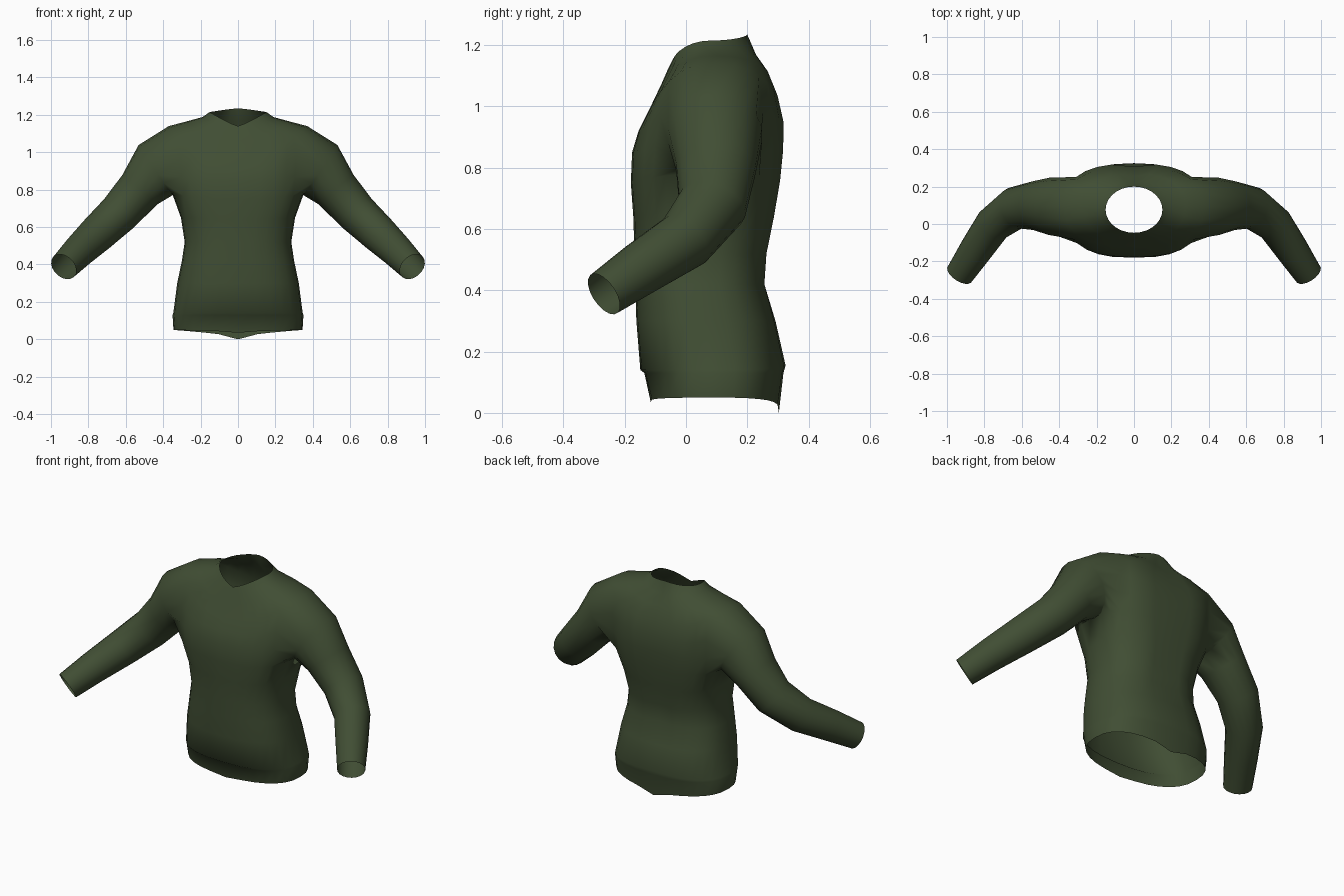
import bpy, bmesh
from math import sin, cos, pi, copysign
from mathutils import Vector

if "Cube" in bpy.data.objects:
    bpy.data.objects.remove(bpy.data.objects["Cube"])

N = 28          # points around the torso
HALF = 3        # armhole half width in columns

# Torso rings: half width, front y, back y, z at front / side / back, squareness, side blend
RINGS = [
    (.345, -.115, .303, .035, .050, .000, 2.5, .4),   # hem, with longer back tail
    (.350, -.136, .318, .130, .130, .130, 2.5, 1),    # hem band
    (.346, -.149, .325, .140, .140, .155, 2.5, 1),
    (.325, -.162, .292, .300, .300, .300, 2.5, 1),
    (.300, -.166, .260, .420, .420, .420, 2.5, 1),    # waist
    (.285, -.168, .267, .520, .520, .520, 2.5, 1),
    (.305, -.172, .292, .640, .650, .640, 2.6, 1),
    (.352, -.180, .312, .750, .780, .760, 2.7, 2),    # armpit
    (.365, -.176, .322, .850, .880, .860, 2.7, 2),
    (.370, -.155, .322, .920, 1.00, .950, 2.7, 2),
    (.370, -.120, .303, .990, 1.14, 1.03, 2.6, 2),    # shoulder edge
    (.275, -.085, .270, 1.06, 1.165, 1.11, 2.4, 1.5),
    (.190, -.062, .232, 1.11, 1.188, 1.165, 2.1, 1.2),
    (.152, -.047, .200, 1.14, 1.215, 1.235, 2.0, 1.2),  # neck opening
]
ARM_LO, ARM_HI = 7, 10

# Sleeve rings: centre, up-down radius, front-back radius
SLEEVE = [
    ((.440, .095, .905), .162, .155),
    ((.525, .098, .800), .122, .132),
    ((.635, .085, .675), .110, .114),
    ((.755, -.005, .562), .100, .098),    # elbow
    ((.850, -.145, .472), .088, .088),
    ((.932, -.268, .388), .077, .076),    # cuff
]


def spow(v, p):
    return copysign(abs(v) ** p, v)


def torso_point(ring, j):
    a, yf, yb, zf, zs, zb, n, blend = ring
    t = 2 * pi * j / N
    c, s = cos(t), sin(t)
    if abs(c) < 1e-6:
        c = 0.0
    mid, half = (yf + yb) / 2, (yb - yf) / 2
    y = mid + half * spow(s, 2 / n)
    if s > .98 and .4 < zb < 1.2:         # spine groove
        y -= .015 if s > .999 else .003
    w = abs(c) ** blend
    z = (zf if s < 0 else zb) * (1 - w) + zs * w
    return Vector((a * spow(c, 2 / n), y, z))


bm = bmesh.new()
grid = [[bm.verts.new(torso_point(r, j)) for j in range(N)] for r in RINGS]


def in_armhole(i, j):
    side = lambda k: (k + HALF) % N < 2 * HALF
    return ARM_LO <= i < ARM_HI and (side(j) or side(j - N // 2))


# Torso
for i in range(len(RINGS) - 1):
    for j in range(N):
        if not in_armhole(i, j):
            k = (j + 1) % N
            bm.faces.new((grid[i][j], grid[i][k], grid[i + 1][k], grid[i + 1][j]))

# Armhole outline, from the shoulder top round the front, below and up the back
outline = [(ARM_HI, -k) for k in range(HALF)]
outline += [(i, -HALF) for i in range(ARM_HI, ARM_LO, -1)]
outline += [(ARM_LO, k) for k in range(-HALF, HALF)]
outline += [(i, HALF) for i in range(ARM_LO, ARM_HI)]
outline += [(ARM_HI, k) for k in range(HALF, 0, -1)]
M = len(outline)

# Sleeves, growing out of each armhole
for s in (1, -1):
    prev = [grid[i][(j if s > 0 else N // 2 - j) % N] for i, j in outline]
    for q, (centre, rz, ry) in enumerate(SLEEVE):
        c = Vector(centre)
        before = Vector(SLEEVE[q - 1][0]) if q else Vector((.30, .09, .95))
        after = Vector(SLEEVE[min(q + 1, len(SLEEVE) - 1)][0])
        axis = ((c - before).normalized() + (after - c).normalized()).normalized()
        up = axis.cross(Vector((0, 1, 0))).normalized()
        front = axis.cross(up)
        ring = []
        for k in range(M):
            t = 2 * pi * k / M
            p = c + up * rz * cos(t) + front * ry * sin(t)
            ring.append(bm.verts.new((s * p.x, p.y, p.z)))
        for k in range(M):
            n = (k + 1) % M
            bm.faces.new((prev[k], prev[n], ring[n], ring[k]))
        prev = ring

bmesh.ops.recalc_face_normals(bm, faces=bm.faces)
for f in bm.faces:
    f.smooth = True
mesh = bpy.data.meshes.new("sweater")
bm.to_mesh(mesh)
bm.free()
sweater = bpy.data.objects.new("sweater", mesh)
bpy.context.collection.objects.link(sweater)

# Dark green cloth
cloth = bpy.data.materials.new("green_cloth")
cloth.diffuse_color = (.052, .076, .034, 1)
cloth.use_nodes = True
cloth.node_tree.nodes["Principled BSDF"].inputs["Base Color"].default_value = cloth.diffuse_color
mesh.materials.append(cloth)
